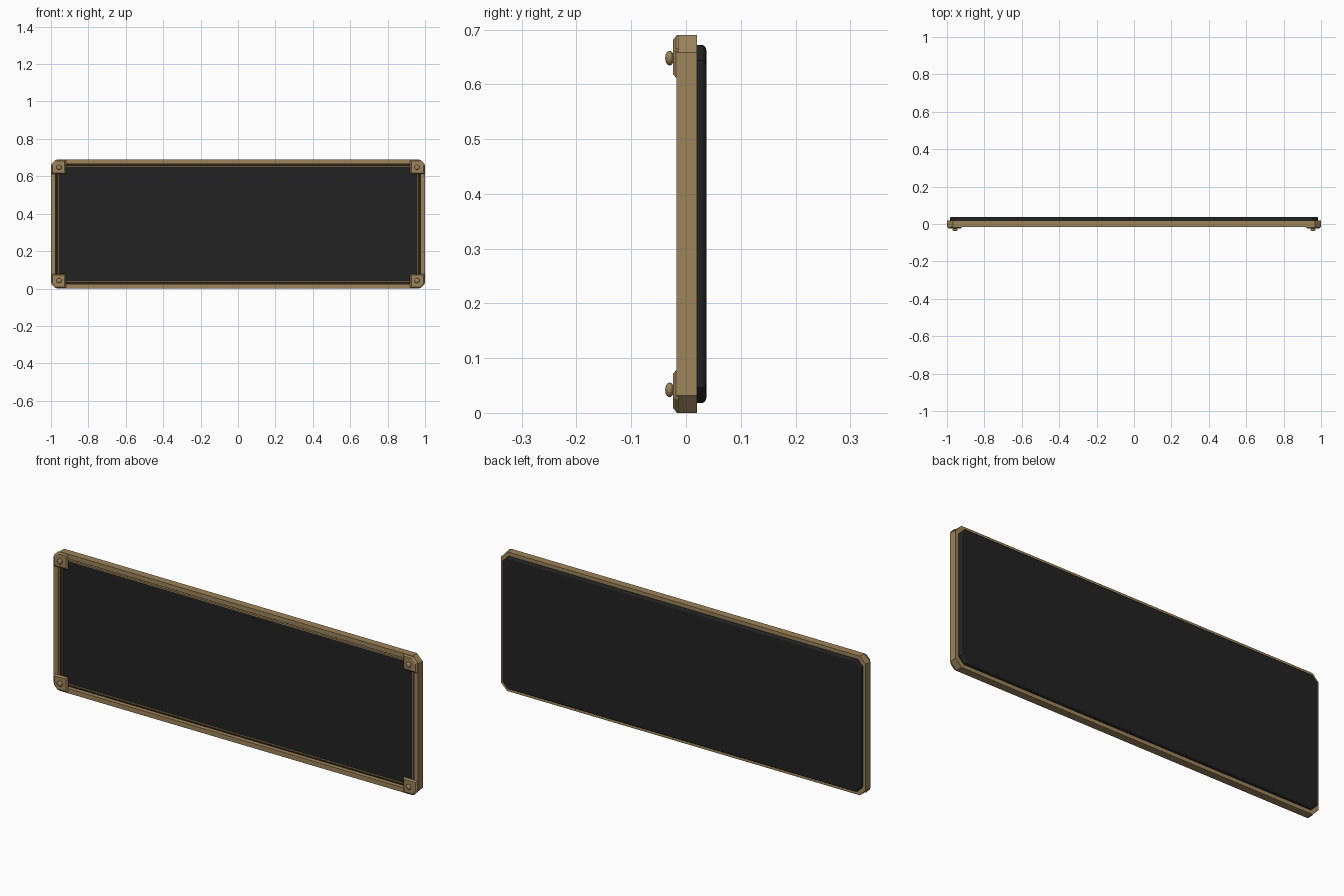
import bpy, bmesh, math

if "Cube" in bpy.data.objects:
    bpy.data.objects.remove(bpy.data.objects["Cube"])

CZ = 0.345  # height of the panel's middle


def material(name, rgb):
    m = bpy.data.materials.new(name)
    m.diffuse_color = (*rgb, 1)
    m.use_nodes = True
    m.node_tree.nodes["Principled BSDF"].inputs["Base Color"].default_value = m.diffuse_color
    return m


BRASS = material("aged brass", (0.34, 0.23, 0.105))
BLACK = material("black", (0.016, 0.016, 0.016))
BROWN = material("dark brown", (0.022, 0.013, 0.006))


def octagon(hx, hz, c):
    """Rectangle outline with cut corners, in the xz plane."""
    return [(hx - c, -hz), (hx, -hz + c), (hx, hz - c), (hx - c, hz),
            (-hx + c, hz), (-hx, hz - c), (-hx, -hz + c), (-hx + c, -hz)]


def loft(name, loops, mat, cap=True, closed=False):
    """Join matching outlines, each a (points, y) pair, into one solid."""
    bm = bmesh.new()
    rings = [[bm.verts.new((x, y, z + CZ)) for x, z in pts] for pts, y in loops]
    n = len(rings[0])
    pairs = list(zip(rings, rings[1:]))
    if closed:
        pairs.append((rings[-1], rings[0]))
    for a, b in pairs:
        for i in range(n):
            j = (i + 1) % n
            bm.faces.new((a[i], a[j], b[j], b[i]))
    if cap and not closed:
        bm.faces.new(rings[0])
        bm.faces.new(rings[-1])
    bmesh.ops.recalc_face_normals(bm, faces=bm.faces)
    me = bpy.data.meshes.new(name)
    bm.to_mesh(me)
    bm.free()
    me.materials.append(mat)
    ob = bpy.data.objects.new(name, me)
    bpy.context.collection.objects.link(ob)
    return ob


def ring(name, outer, inner, y0, y1, mat):
    return loft(name, [(outer, y0), (inner, y0), (inner, y1), (outer, y1)], mat, closed=True)


# Outer frame
ring("outer_frame", octagon(1.0, 0.345, 0.032), octagon(0.977, 0.322, 0.02), -0.017, 0.02, BRASS)

# Dark groove and thin inner trim
ring("groove", octagon(0.978, 0.323, 0.02), octagon(0.962, 0.307, 0.01), 0.004, 0.019, BROWN)
ring("inner_trim", octagon(0.965, 0.310, 0.01), octagon(0.959, 0.304, 0.008), -0.006, 0.019, BRASS)

# Recessed front panel
loft("front_panel", [(octagon(0.961, 0.306, 0.009), -0.002),
                     (octagon(0.961, 0.306, 0.009), 0.019)], BLACK)

# Backing board with a rounded rear edge
board = [(octagon(0.985, 0.327, 0.028), 0.0195)]
r = 0.009
for k in range(5):
    a = math.radians(22.5 * k)
    d = r * (1 - math.cos(a))
    board.append((octagon(0.985 - d, 0.327 - d, 0.028), 0.028 + r * math.sin(a)))
loft("back_board", board, BLACK)

# Corner plates with bevelled front edges, and a domed rivet on each
for sx in (-1, 1):
    for sz in (-1, 1):
        tag = ("left" if sx < 0 else "right") + ("_bottom" if sz < 0 else "_top")

        def plate(inset):
            o, lo = 0.998 - inset, 0.92 + inset
            oz, lz = 0.343 - inset, 0.267 + inset
            c = 0.022
            pts = [(lo, lz), (o, lz), (o, oz - c), (o - c, oz), (lo, oz)]
            return [(sx * x, sz * z) for x, z in pts]

        loft("corner_plate_" + tag, [(plate(0), -0.014), (plate(0), -0.018),
                                     (plate(0.007), -0.024)], BRASS)

        bpy.ops.mesh.primitive_uv_sphere_add(segments=16, ring_count=8, radius=1,
                                             location=(sx * 0.957, -0.030, CZ + sz * 0.303))
        rivet = bpy.context.object
        rivet.name = "rivet_" + tag
        rivet.scale = (0.0135, 0.008, 0.0135)
        rivet.data.materials.append(BRASS)
        bpy.ops.object.shade_smooth_by_angle()

        bpy.ops.mesh.primitive_cylinder_add(vertices=12, radius=0.006, depth=0.01,
                                            location=(sx * 0.957, -0.025, CZ + sz * 0.303),
                                            rotation=(math.pi / 2, 0, 0))
        stem = bpy.context.object
        stem.name = "rivet_stem_" + tag
        stem.data.materials.append(BRASS)
